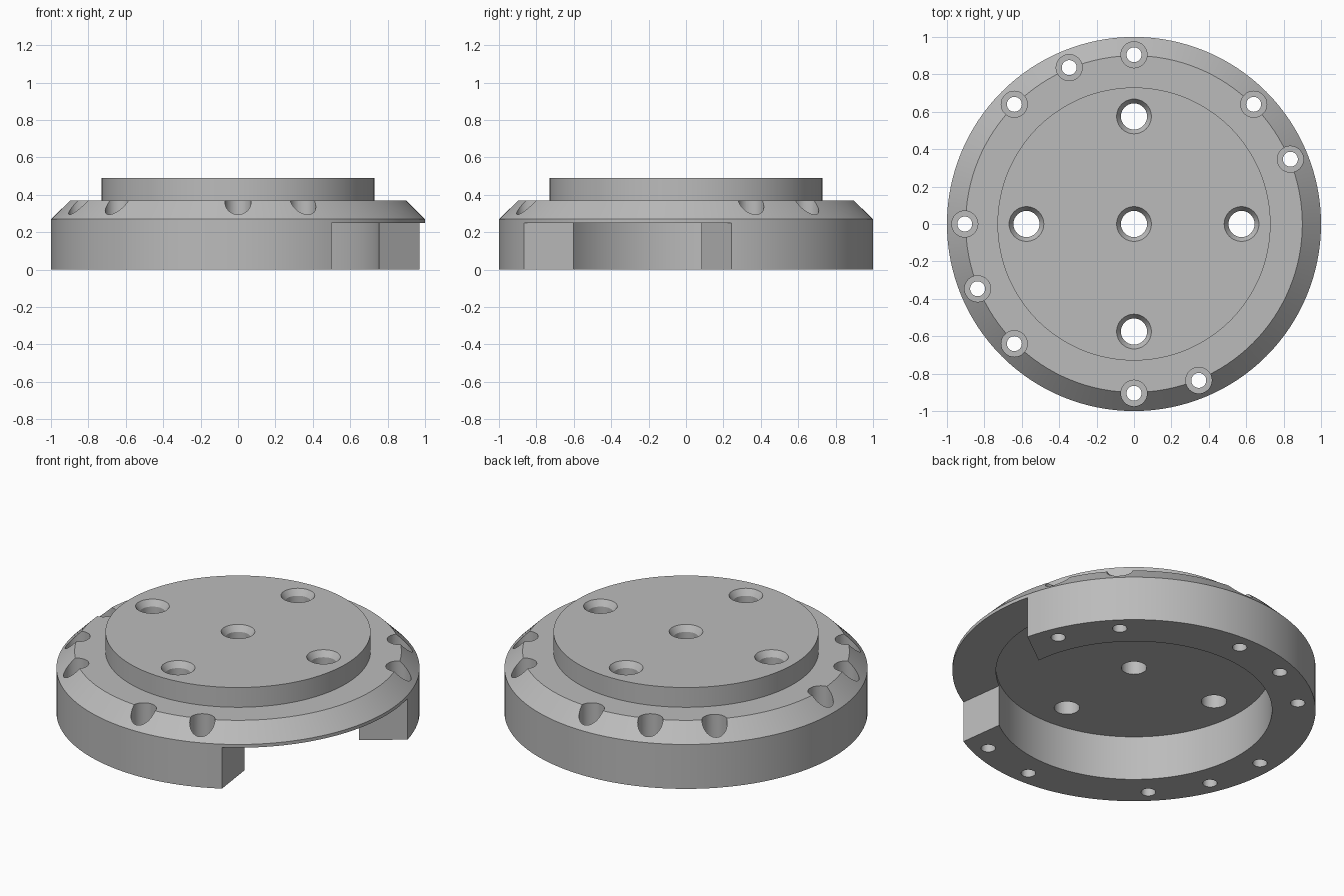
import bpy
import bmesh
from math import radians, cos, sin, pi
from mathutils import Matrix, Vector

if "Cube" in bpy.data.objects:
    bpy.data.objects.remove(bpy.data.objects["Cube"], do_unlink=True)

metal = bpy.data.materials.new("machined_grey")
metal.use_nodes = True
GREY = (0.5, 0.5, 0.5, 1)
metal.diffuse_color = GREY
metal.node_tree.nodes["Principled BSDF"].inputs["Base Color"].default_value = GREY


def revolve(bm, profile, segments, centre=(0, 0)):
    """Turn an (r, z) profile, with both ends on the axis, into a closed solid."""
    part = bmesh.new()
    verts = [part.verts.new((r, 0, z)) for r, z in profile]
    edges = [part.edges.new(pair) for pair in zip(verts, verts[1:])]
    bmesh.ops.spin(part, geom=verts + edges, cent=(0, 0, 0), axis=(0, 0, 1),
                   angle=2 * pi, steps=segments)
    bmesh.ops.remove_doubles(part, verts=part.verts, dist=0.0001)
    bmesh.ops.recalc_face_normals(part, faces=part.faces)
    bmesh.ops.translate(part, verts=part.verts, vec=(*centre, 0))
    mesh = bpy.data.meshes.new("turned_part")
    part.to_mesh(mesh)
    part.free()
    bm.from_mesh(mesh)
    bpy.data.meshes.remove(mesh)


def make_object(bm, name):
    mesh = bpy.data.meshes.new(name)
    bm.to_mesh(mesh)
    bm.free()
    obj = bpy.data.objects.new(name, mesh)
    bpy.context.collection.objects.link(obj)
    return obj


# Flange body: skirt with a hollow underside, chamfered rim and raised top disc
bm = bmesh.new()
revolve(bm, [(0, 0.27), (0.76, 0.27), (0.76, 0), (1, 0), (1, 0.27),
             (0.9, 0.37), (0.73, 0.37), (0.73, 0.49), (0, 0.49)], 128)
body = make_object(bm, "flange_body")
body.data.materials.append(metal)

# Cutters for the countersunk holes in the top disc
bm = bmesh.new()
pitch = 0.575
for centre in ((0, 0), (pitch, 0), (-pitch, 0), (0, pitch), (0, -pitch)):
    revolve(bm, [(0, 0.262), (0.07, 0.262), (0.07, 0.455), (0.093, 0.49),
                 (0.093, 0.6), (0, 0.6)], 40, centre)

# Cutters for the counterbored bolt holes around the rim
for angle in (22.5, 45, 90, 112.5, 135, 180, 202.5, 225, 270, 292.5):
    a = radians(angle)
    revolve(bm, [(0, -0.1), (0.04, -0.1), (0.04, 0.21), (0.07, 0.21),
                 (0.07, 0.6), (0, 0.6)], 32, (0.905 * cos(a), 0.905 * sin(a)))

# Cutter for the wedge-shaped opening in the skirt
turn = Matrix.Rotation(radians(-23), 3, 'Z')
reach, spread = 1.3, radians(59.5)
plan = [(0.443, 0)] + [(0.443 + reach * cos(spread), s * reach * sin(spread))
                       for s in (-1, 1)]
base = bm.faces.new([bm.verts.new(turn @ Vector((x, y, -0.1))) for x, y in plan])
lift = bmesh.ops.extrude_face_region(bm, geom=[base])
bmesh.ops.translate(bm, vec=(0, 0, 0.35),
                    verts=[v for v in lift["geom"] if isinstance(v, bmesh.types.BMVert)])
bmesh.ops.recalc_face_normals(bm, faces=bm.faces)
cutter = make_object(bm, "hole_cutter")
cutter.hide_render = True

# Cut the body, then drop the cutter
cut = body.modifiers.new("cut_holes", 'BOOLEAN')
cut.operation = 'DIFFERENCE'
cut.solver = 'EXACT'
cut.object = cutter
bpy.ops.object.select_all(action='DESELECT')
body.select_set(True)
bpy.context.view_layer.objects.active = body
bpy.ops.object.modifier_apply(modifier=cut.name)
bpy.data.objects.remove(cutter, do_unlink=True)
bpy.ops.object.shade_smooth_by_angle(angle=radians(30))
